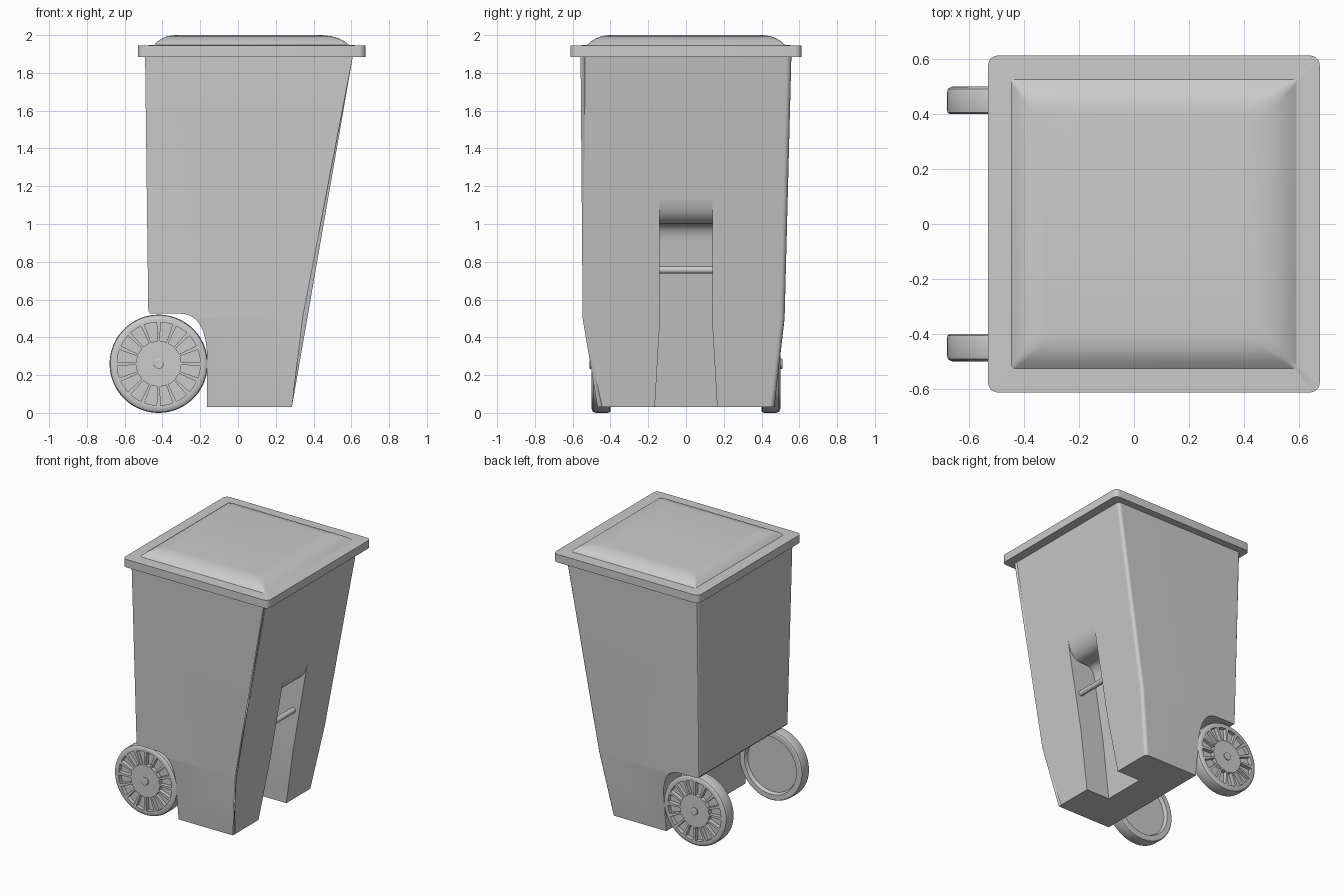
import bpy, bmesh, math
from mathutils import Vector

if "Cube" in bpy.data.objects:
    bpy.data.objects.remove(bpy.data.objects["Cube"])


def finish(bm, name, angle=30):
    bmesh.ops.recalc_face_normals(bm, faces=bm.faces)
    me = bpy.data.meshes.new(name)
    bm.to_mesh(me)
    bm.free()
    ob = bpy.data.objects.new(name, me)
    bpy.context.collection.objects.link(ob)
    smooth(ob, angle)
    return ob


def smooth(ob, angle=30):
    bpy.ops.object.select_all(action='DESELECT')
    bpy.context.view_layer.objects.active = ob
    ob.select_set(True)
    bpy.ops.object.shade_smooth_by_angle(angle=math.radians(angle))


def curve(a, c, b, n=8):
    """Quadratic curve from a to b with control point c."""
    return [tuple((1-t)**2*a[k] + 2*t*(1-t)*c[k] + t*t*b[k] for k in (0, 1))
            for t in (i/n for i in range(n+1))]


def prism(profile, half_width, split_z):
    """Extrude an x-z profile to both sides, with a half width that varies by height."""
    bm = bmesh.new()
    sides = [[bm.verts.new((x, s, z)) for x, z in profile] for s in (-1, 1)]
    for ring in sides:
        bm.faces.new(ring)
    n = len(profile)
    for i in range(n):
        j = (i+1) % n
        bm.faces.new((sides[0][i], sides[0][j], sides[1][j], sides[1][i]))
    bmesh.ops.bisect_plane(bm, geom=bm.verts[:]+bm.edges[:]+bm.faces[:],
                           plane_co=(0, 0, split_z), plane_no=(0, 0, 1))
    for v in bm.verts:
        v.co.y *= half_width(v.co.z)
    return bm


def lerp(z, z0, w0, z1, w1):
    return w0 + (w1-w0)*(z-z0)/(z1-z0)


# Tapered body with a wheel arch at the lower back
arch = curve((-0.30, 0.525), (-0.18, 0.52), (-0.165, 0.33), 10)
profile = [(0.285, 0.03), (0.61, 1.90), (-0.492, 1.90), (-0.475, 0.54),
           (-0.465, 0.527)] + arch + [(-0.165, 0.03)]
bm = prism(profile, lambda z: lerp(z, 0.5, 0.522, 1.89, 0.558) if z >= 0.5
           else lerp(z, 0.03, 0.468, 0.5, 0.522), 0.5)
corners = []
for e in bm.edges:
    a, b = e.verts[0].co, e.verts[1].co
    if a.y*b.y > 0 and abs(a.z-b.z) > 0.2:
        if min(a.x, b.x) > 0.2 or max(a.x, b.x) < -0.4:
            corners.append(e)
bmesh.ops.bevel(bm, geom=corners, offset=0.025, segments=3, profile=0.5, affect='EDGES')
body = finish(bm, "bin_body")

# Grab slot cut into the front, widening towards the floor
slot = ([(0.8, -0.1), (0.8, 1.14)] + curve((0.478, 1.14), (0.452, 1.0), (0.35, 1.0), 10)
        + curve((0.30, 1.0), (0.25, 0.99), (0.237, 0.91), 6) + [(0.068, -0.1)])
bm = prism(slot, lambda z: 0.14 if z >= 0.46 else lerp(z, 0.03, 0.165, 0.46, 0.14), 0.46)
cutter = finish(bm, "slot_cutter")
cutter.hide_render = True
mod = body.modifiers.new("slot", 'BOOLEAN')
mod.operation = 'DIFFERENCE'
mod.solver = 'EXACT'
mod.object = cutter
bpy.context.view_layer.objects.active = body
bpy.ops.object.modifier_apply(modifier=mod.name)
bpy.data.objects.remove(cutter)
smooth(body)
wn = body.modifiers.new("normals", 'WEIGHTED_NORMAL')
wn.keep_sharp = True

# Lift bar across the slot
bpy.ops.mesh.primitive_cylinder_add(vertices=20, radius=0.02, depth=0.30,
                                    location=(0.36, 0, 0.757), rotation=(math.pi/2, 0, 0))
bar = bpy.context.object
bar.name = "lift_bar"
smooth(bar)

# Lid: stacked rounded rectangles (x min, x max, half depth, corner radius, z)
rings = [(-0.53, 0.675, 0.612, 0.035, 1.885), (-0.53, 0.675, 0.612, 0.035, 1.945),
         (-0.445, 0.59, 0.525, 0.01, 1.947), (-0.425, 0.562, 0.502, 0.02, 1.968),
         (-0.40, 0.53, 0.475, 0.03, 1.984), (-0.37, 0.49, 0.445, 0.04, 1.995),
         (-0.33, 0.44, 0.405, 0.05, 2.0)]
bm = bmesh.new()
loops = []
for x0, x1, h, r, z in rings:
    loop = []
    for k, (cx, cy) in enumerate(((x1-r, h-r), (x0+r, h-r), (x0+r, r-h), (x1-r, r-h))):
        for i in range(6):
            a = math.pi/2*(k + i/5)
            loop.append(bm.verts.new((cx + r*math.cos(a), cy + r*math.sin(a), z)))
    loops.append(loop)
for lo, hi in zip(loops, loops[1:]):
    for i in range(24):
        j = (i+1) % 24
        bm.faces.new((lo[i], lo[j], hi[j], hi[i]))
bm.faces.new(loops[0])
bm.faces.new(loops[-1])
finish(bm, "lid", 28)


# Wheels: lathed rim, dished inside, sixteen sunken windows outside
def wheel(name, side):
    N = 64
    path = [(0.205, 0.425), (0.215, 0.40), (0.25, 0.40), (0.258, 0.405), (0.26, 0.415),
            (0.26, 0.478), (0.256, 0.491), (0.246, 0.498), (0.232, 0.50), (0.22, 0.50),
            (0.12, 0.50), (0.028, 0.50), (0.028, 0.508), (0.022, 0.512)]
    bm = bmesh.new()
    rows = [[bm.verts.new((-0.42 + r*math.cos(2*math.pi*(i+0.5)/N), side*y,
                           0.26 + r*math.sin(2*math.pi*(i+0.5)/N)))
             for i in range(N)] for r, y in path]
    windows = []
    for k, (a, b) in enumerate(zip(rows, rows[1:])):
        for i in range(N):
            j = (i+1) % N
            f = bm.faces.new((a[i], a[j], b[j], b[i]))
            if k == 9 and i % 4 != 3:
                windows.append(f)
    bm.faces.new(rows[0])
    bm.faces.new(rows[-1])
    bmesh.ops.recalc_face_normals(bm, faces=bm.faces)
    out = bmesh.ops.extrude_face_region(bm, geom=windows)
    bmesh.ops.delete(bm, geom=windows, context='FACES_ONLY')
    moved = [g for g in out["geom"] if isinstance(g, bmesh.types.BMVert)]
    bmesh.ops.translate(bm, verts=moved, vec=Vector((0, -side*0.03, 0)))
    finish(bm, name)


wheel("wheel_near", -1)
wheel("wheel_far", 1)
